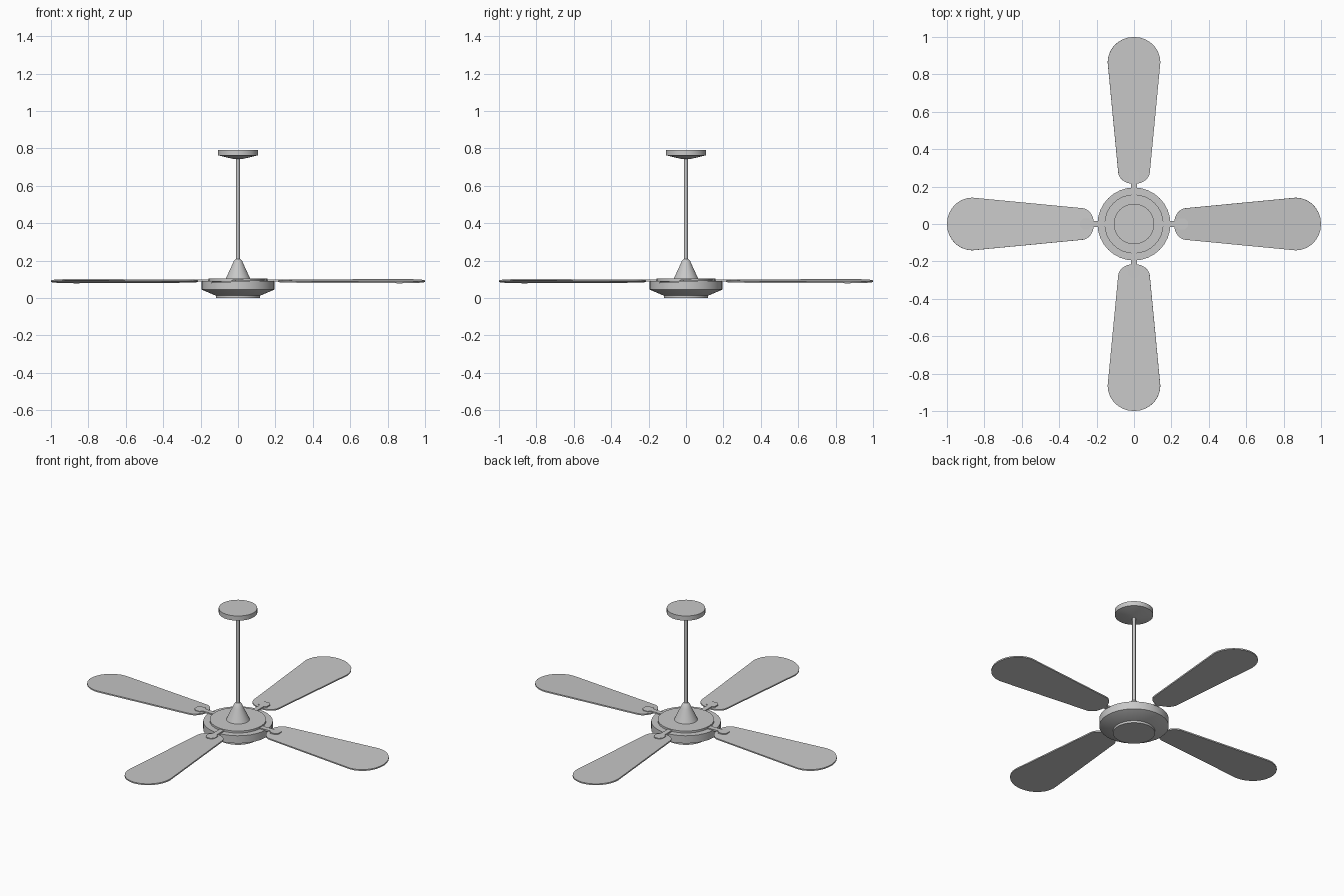
import bpy, bmesh
from math import cos, sin, pi, radians
from mathutils import Matrix

cube = bpy.data.objects.get("Cube")
if cube:
    bpy.data.objects.remove(cube, do_unlink=True)

# Single plain grey finish
grey = bpy.data.materials.new("light_grey")
grey.use_nodes = True
colour = (0.58, 0.58, 0.58, 1)
grey.diffuse_color = colour
grey.node_tree.nodes["Principled BSDF"].inputs["Base Color"].default_value = colour


def finish(name, bm, smooth=30):
    bmesh.ops.recalc_face_normals(bm, faces=bm.faces)
    mesh = bpy.data.meshes.new(name)
    bm.to_mesh(mesh)
    bm.free()
    mesh.materials.append(grey)
    obj = bpy.data.objects.new(name, mesh)
    bpy.context.collection.objects.link(obj)
    bpy.ops.object.select_all(action="DESELECT")
    obj.select_set(True)
    bpy.context.view_layer.objects.active = obj
    bpy.ops.object.shade_smooth_by_angle(angle=radians(smooth))
    return obj


def lathe(name, profile, sides=32):
    """Closed solid of revolution from (radius, height) points, bottom to top."""
    bm = bmesh.new()
    rings = [[bm.verts.new((r * cos(2 * pi * i / sides), r * sin(2 * pi * i / sides), z))
              for i in range(sides)] for r, z in profile]
    for low, high in zip(rings, rings[1:]):
        for i in range(sides):
            j = (i + 1) % sides
            bm.faces.new((low[i], low[j], high[j], high[i]))
    bm.faces.new(rings[0][::-1])
    bm.faces.new(rings[-1])
    return finish(name, bm)


def plate(name, outline, z, thickness, matrix):
    """Flat plate extruded from an outline, then placed by a matrix."""
    bm = bmesh.new()
    face = bm.faces.new([bm.verts.new((x, y, -thickness / 2)) for x, y in outline])
    ext = bmesh.ops.extrude_face_region(bm, geom=[face])
    top = [v for v in ext["geom"] if isinstance(v, bmesh.types.BMVert)]
    bmesh.ops.translate(bm, verts=top, vec=(0, 0, thickness))
    bm.transform(matrix @ Matrix.Translation((0, 0, z)))
    return finish(name, bm)


def half_ellipse(cx, rx, ry, start, steps=14):
    return [(cx + rx * cos(start + pi * i / steps), ry * sin(start + pi * i / steps))
            for i in range(steps + 1)]


# Ceiling mount, rod and motor
lathe("ceiling_canopy", [(0.02, 0.742), (0.108, 0.763), (0.108, 0.792)])
lathe("down_rod", [(0.01, 0.15), (0.01, 0.75)], 16)
lathe("rod_cover", [(0.067, 0.1), (0.03, 0.18), (0.022, 0.198), (0.012, 0.208)])
lathe("motor_top_disc", [(0.158, 0.085), (0.158, 0.104)])
lathe("motor_housing", [(0.12, 0.013), (0.195, 0.045), (0.195, 0.092)])
lathe("bottom_cap", [(0.118, 0), (0.118, 0.02)])

# Four pitched blades with their brackets
blade = half_ellipse(0.865, 0.135, 0.141, -pi / 2) + half_ellipse(0.28, 0.066, 0.085, pi / 2)
bracket = [(0.14, -0.015), (0.232, -0.015), (0.24, -0.03), (0.272, -0.03), (0.288, -0.014)]
bracket += [(x, -y) for x, y in reversed(bracket)]
pitch = Matrix.Translation((0, 0, 0.09)) @ Matrix.Rotation(radians(3), 4, "X")
for n, side in enumerate(("left", "back", "right", "front")):
    turn = Matrix.Rotation(n * pi / 2, 4, "Z")
    plate(side + "_blade", blade, 0, 0.008, turn @ pitch)
    plate(side + "_blade_bracket", bracket, 0.094, 0.01, turn)
